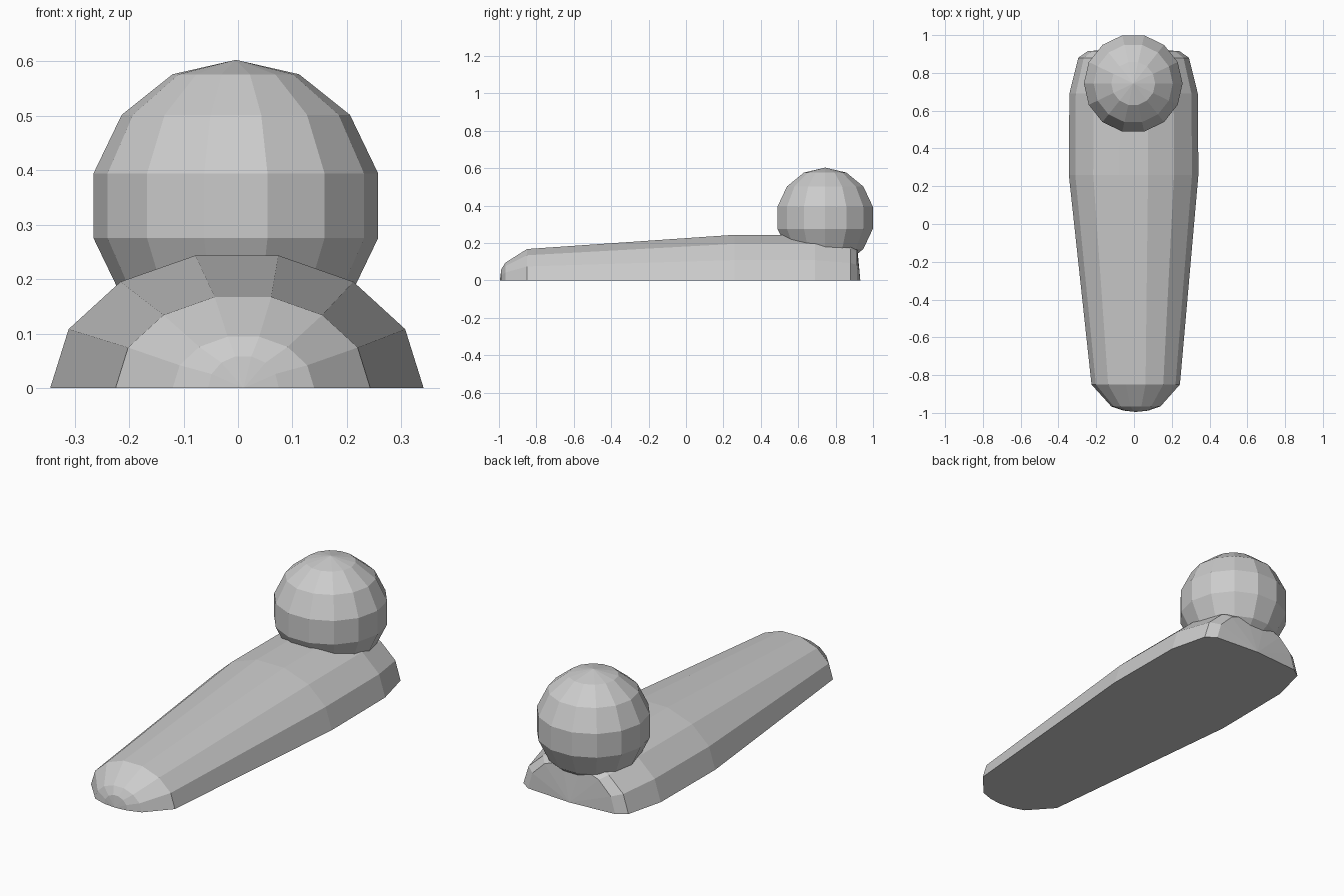
import bpy, bmesh
from math import sin, cos, pi, radians

if "Cube" in bpy.data.objects:
    bpy.data.objects.remove(bpy.data.objects["Cube"])

STEP = 2 * pi / 14


def finish(name, bm):
    bmesh.ops.recalc_face_normals(bm, faces=bm.faces)
    mesh = bpy.data.meshes.new(name)
    bm.to_mesh(mesh)
    bm.free()
    obj = bpy.data.objects.new(name, mesh)
    bpy.context.collection.objects.link(obj)
    return obj


def loft(bm, rings, start, end, closed):
    """Skin equal-length rings of points, with a fan to a tip at each end."""
    rows = [[bm.verts.new(p) for p in ring] for ring in rings]
    tips = [bm.verts.new(start), bm.verts.new(end)]
    n = len(rows[0])
    pairs = [(i, (i + 1) % n) for i in range(n if closed else n - 1)]
    for i, j in pairs:
        bm.faces.new((tips[0], rows[0][i], rows[0][j]))
        bm.faces.new((tips[1], rows[-1][j], rows[-1][i]))
        for a, b in zip(rows, rows[1:]):
            bm.faces.new((a[i], b[i], b[j], a[j]))
    return rows, tips


# Body: half-ellipse sections (y, centre x, half width, height)
sections = [
    (-0.988, 0.01, 0.065, 0.060),
    (-0.966, 0.01, 0.130, 0.097),
    (-0.850, 0.009, 0.234, 0.172),
    (0.260, -0.002, 0.343, 0.250),
    (0.690, -0.002, 0.340, 0.250),
    (0.880, -0.002, 0.293, 0.215),
    (0.915, -0.002, 0.243, 0.190),
]
arcs = [[(cx + w * cos(k * STEP), y, h * sin(k * STEP) if k < 7 else 0)
         for k in range(8)] for y, cx, w, h in sections]
bm = bmesh.new()
rows, tips = loft(bm, arcs, (0.01, -0.995, 0), (0, 0.932, 0), False)
# flat underside
bm.faces.new([tips[0]] + [r[0] for r in rows] + [tips[1]]
             + [r[-1] for r in reversed(rows)])
finish("body", bm)

# Head: faceted ball, 14 sides and 7 bands
cx, cy, cz, r = -0.004, 0.744, 0.335, 0.268
rings = [[(cx + r * sin(j * pi / 7) * cos(k * STEP),
           cy + r * sin(j * pi / 7) * sin(k * STEP),
           cz - r * cos(j * pi / 7)) for k in range(14)] for j in range(1, 7)]
bm = bmesh.new()
loft(bm, rings, (cx, cy, cz - r), (cx, cy, cz + r), True)
finish("head_ball", bm)
